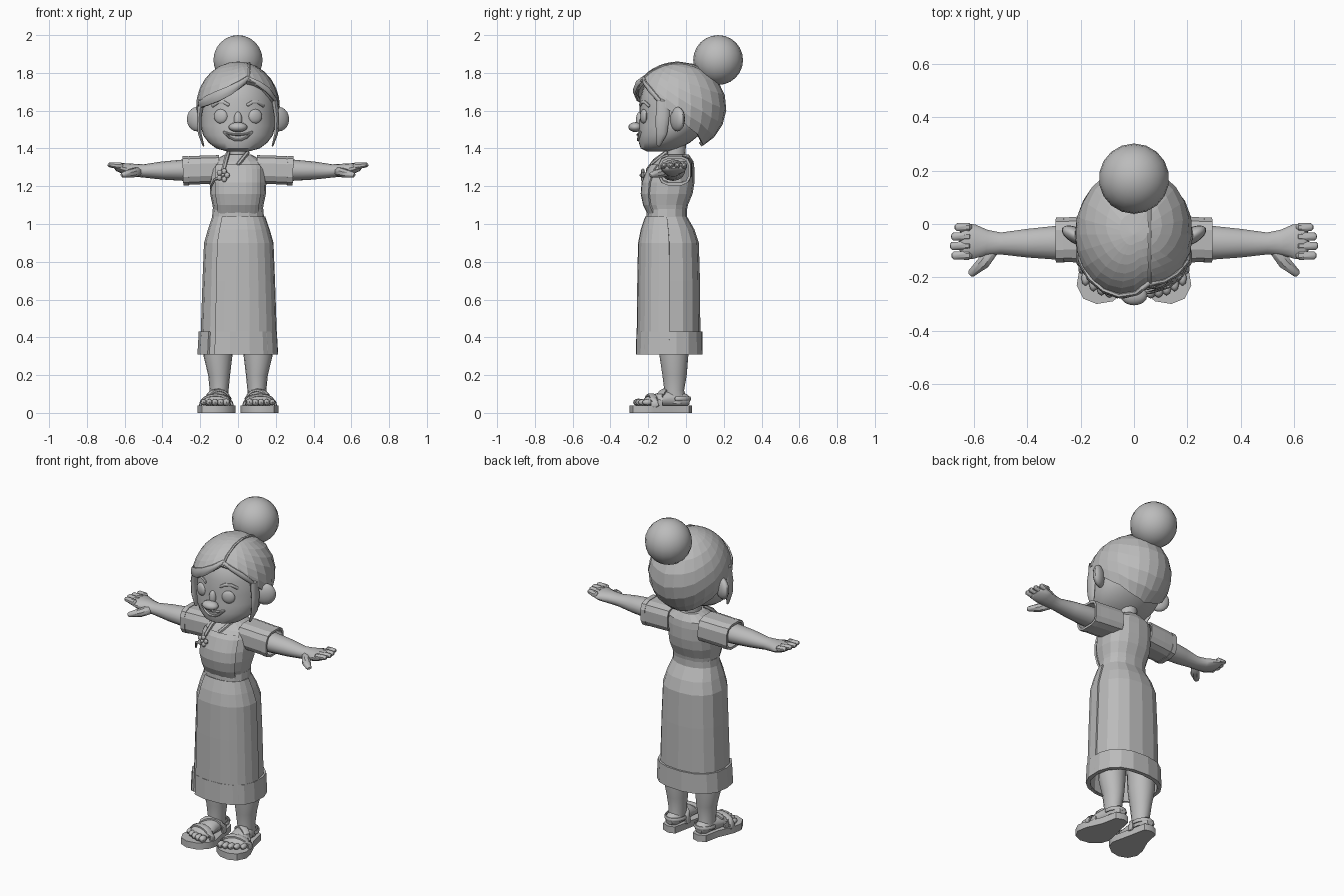
import bpy, bmesh, math
from mathutils import Vector, Matrix

if "Cube" in bpy.data.objects:
    bpy.data.objects.remove(bpy.data.objects["Cube"], do_unlink=True)

GREY = (0.5, 0.5, 0.5, 1)
mat = bpy.data.materials.new("plain grey")
mat.use_nodes = True
mat.diffuse_color = GREY
mat.node_tree.nodes["Principled BSDF"].inputs["Base Color"].default_value = GREY


def finish(name, bm, smooth=True, thick=0):
    """Turn a bmesh into a shaded, coloured object."""
    bmesh.ops.remove_doubles(bm, verts=bm.verts, dist=0.0004)
    bmesh.ops.recalc_face_normals(bm, faces=bm.faces)
    me = bpy.data.meshes.new(name)
    bm.to_mesh(me)
    bm.free()
    me.materials.append(mat)
    ob = bpy.data.objects.new(name, me)
    bpy.context.scene.collection.objects.link(ob)
    if thick:
        mod = ob.modifiers.new("thickness", 'SOLIDIFY')
        mod.thickness, mod.offset = thick, -1
    if smooth:
        bpy.ops.object.select_all(action='DESELECT')
        ob.select_set(True)
        bpy.context.view_layer.objects.active = ob
        bpy.ops.object.shade_smooth_by_angle(angle=math.radians(40))
    return ob


def skin(name, rings, closed=True, cap=True, smooth=True, thick=0):
    """Bridge rings of points into a surface."""
    bm = bmesh.new()
    rows = [[bm.verts.new(p) for p in r] for r in rings]
    n = len(rows[0])
    for a, b in zip(rows, rows[1:]):
        for i in range(n if closed else n - 1):
            j = (i + 1) % n
            bm.faces.new((a[i], a[j], b[j], b[i]))
    if cap:
        bm.faces.new(rows[0])
        bm.faces.new(rows[-1])
    return finish(name, bm, smooth, thick)


def power(v, e):
    return math.copysign(abs(v) ** (2 / e), v)


def stack(name, rings, n=16, e=2, span=None, grow=0, **kw):
    """Upright loft; each ring is (z, centre x, half width, front y, back y)."""
    a0, a1 = span or (0, 360)
    count = n if span is None else n + 1
    angles = [math.radians(a0 + (a1 - a0) * i / n) for i in range(count)]
    out = []
    for z, cx, rx, yf, yb in rings:
        my, ry = (yf + yb) / 2, (yb - yf) / 2 + grow
        out.append([(cx + (rx + grow) * power(math.sin(a), e),
                     my - ry * power(math.cos(a), e), z) for a in angles])
    return skin(name, out, closed=span is None, **kw)


def tube(name, pts, n=10, e=2, round_ends=True, **kw):
    """Loft along a path; each point is (x, y, z, side radius, up radius)."""
    pts = [(Vector(p[:3]), p[3], p[4]) for p in pts]
    if round_ends:
        for end, nxt in ((0, 1), (-1, -2)):
            p, w, h = pts[end]
            tip = p + (p - pts[nxt][0]).normalized() * min(w, h) * 0.6
            pts.insert(0 if end == 0 else len(pts), (tip, w * 0.5, h * 0.5))
    out = []
    for i, (p, w, h) in enumerate(pts):
        t = (pts[min(i + 1, len(pts) - 1)][0] - pts[max(i - 1, 0)][0]).normalized()
        side = t.cross(Vector((0, 1, 0) if abs(t.z) > 0.8 else (0, 0, 1))).normalized()
        up = side.cross(t)
        ang = [math.tau * (k + 0.5) / n for k in range(n)]
        out.append([p + side * w * power(math.cos(a), e) + up * h * power(math.sin(a), e)
                    for a in ang])
    return skin(name, out, **kw)


def ball(name, loc, radii, turn=0, seg=16, rows=10):
    bm = bmesh.new()
    m = Matrix.Translation(loc) @ Matrix.Rotation(turn, 4, 'Z') @ Matrix.Diagonal((*radii, 1))
    bmesh.ops.create_uvsphere(bm, u_segments=seg, v_segments=rows, radius=1, matrix=m)
    return finish(name, bm)


def lerp(table, x):
    for a, b in zip(table, table[1:]):
        if a[0] <= x <= b[0]:
            k = (x - a[0]) / (b[0] - a[0])
            return [p + (q - p) * k for p, q in zip(a, b)]


# Head
HEAD = [(1.385, 0, .06, -.21, -.08), (1.40, 0, .115, -.24, -.04), (1.43, 0, .155, -.25, .02),
        (1.47, 0, .185, -.252, .07), (1.52, 0, .198, -.25, .12), (1.58, 0, .2, -.245, .15),
        (1.66, 0, .2, -.245, .16), (1.74, 0, .17, -.22, .13), (1.80, 0, .1, -.16, .07)]
stack("head", HEAD, n=28)
stack("neck", [(1.28, 0, .06, -.12, 0), (1.36, 0, .052, -.113, -.003),
               (1.43, 0, .055, -.115, 0)])


def on_face(x, z, out=0):
    _, _, rx, yf, yb = lerp(HEAD, z)
    return (x, (yf + yb) / 2 - (yb - yf) / 2 * math.sqrt(1 - (x / rx) ** 2) - out, z)


# Face features
ball("nose", (0, -.268, 1.513), (.05, .037, .026))
ball("nose_bridge", (0, -.245, 1.55), (.022, .02, .045))
for label, drop in (("upper_lip", .015), ("lower_lip", .045)):
    tube(label, [(*on_face(.075 * k, 1.487 - drop * (1 - k * k), .003), .008, .006)
                 for k in (-1, -.6, -.2, .2, .6, 1)], n=8)
ball("teeth", (0, -.236, 1.463), (.052, .016, .012))

# Hair cap with a swept hairline
HAIRLINE = [(-180, 1.41), (-140, 1.43), (-100, 1.52), (-78, 1.6), (-60, 1.63), (-40, 1.65),
            (-15, 1.69), (19, 1.765), (45, 1.72), (65, 1.65), (80, 1.6), (100, 1.52),
            (140, 1.43), (180, 1.41)]


def hair_point(az, t=1, grow=0, lift=0):
    th = t * math.acos((lerp(HAIRLINE, az)[1] + lift - 1.62) / .24)
    a = math.radians(az)
    return Vector((math.sin(th) * math.sin(a) * (.222 + grow),
                   -.04 - math.sin(th) * math.cos(a) * (.254 + grow),
                   1.62 + math.cos(th) * (.24 + grow)))


skin("hair_cap", [[hair_point(-180 + 15 * i, k / 8) for i in range(24)] for k in range(9)],
     cap=False, smooth=False, thick=.025)
tube("fringe", [(*hair_point(az, grow=-.002, lift=.012), .012, r) for az, r in
                ((19, .01), (4, .018), (-13, .026), (-30, .03), (-48, .028), (-66, .018))], n=8)
tube("fringe_left", [(*hair_point(az, grow=-.002, lift=.008), .01, r) for az, r in
                     ((19, .01), (35, .014), (50, .016), (66, .012))], n=8)
tube("parting", [(.06, y, 1.62 + .24 * math.sqrt(1 - (.06 / .222) ** 2 - ((y + .04) / .254) ** 2),
                  .008, .007) for y in (-.236, -.19, -.12, -.04, .04, .11)], n=6)
ball("hair_bun", (0, .17, 1.868), (.132, .132, .132), seg=18, rows=12)

# Dress
BODICE = [(1.05, 0, .128, -.195, 0), (1.10, 0, .135, -.22, .01), (1.16, 0, .148, -.233, .035),
          (1.22, 0, .15, -.228, .045), (1.29, 0, .148, -.2, .045), (1.33, 0, .138, -.165, .04),
          (1.368, 0, .07, -.125, .015)]
SKIRT = [(1.04, 0, .136, -.208, .005), (.97, 0, .16, -.232, .045), (.9, 0, .18, -.246, .068),
         (.7, 0, .188, -.25, .074), (.43, 0, .197, -.253, .076), (.31, 0, .204, -.256, .078)]
stack("bodice", BODICE, e=2.4, smooth=False)
stack("bodice_panel", BODICE[:5] + [(1.315, 0, .142, -.18, .042)], n=8, e=2.4, span=(-48, 48),
      grow=.007, cap=False, smooth=False, thick=.012)
stack("waistband", [(1.03, 0, .138, -.209, .006), (1.08, 0, .134, -.207, .006)], e=2.3,
      smooth=False)
stack("skirt", SKIRT, e=2.4, cap=False, smooth=False, thick=.012)
stack("wrap_panel", SKIRT, n=8, e=2.4, span=(-32, 90), grow=.008, cap=False, smooth=False,
      thick=.012)
stack("hem_band", SKIRT[-2:], n=16, e=2.4, span=(-30, 315), grow=.011, cap=False,
      smooth=False, thick=.016)
tube("collar_left", [(.052, -.105, 1.378, .012, .012), (0, -.183, 1.315, .012, .01)], n=6)
tube("collar_right", [(-.052, -.105, 1.378, .012, .012), (-.065, -.165, 1.335, .012, .012),
                      (-.078, -.205, 1.285, .012, .01)], n=6)

# Flower brooch with a trailing ribbon
for k in range(5):
    a = math.tau * k / 5
    ball("brooch_petal", (-.08 + .022 * math.cos(a), -.228, 1.258 + .022 * math.sin(a)),
         (.015, .01, .015), seg=8, rows=6)
ball("brooch_centre", (-.08, -.236, 1.258), (.01, .01, .01), seg=8, rows=6)
tube("brooch_ribbon", [(-.09, -.23, 1.25, .007, .007), (-.125, -.225, 1.235, .008, .008),
                       (-.145, -.2, 1.19, .005, .005)], n=6)

# Paired parts
for side, s in (("left", 1), ("right", -1)):
    def mirror(pts):
        return [(s * p[0], *p[1:]) for p in pts]

    def legs(rings):
        return [(z, s * cx, *rest) for z, cx, *rest in rings]

    # Eyes, brows, ears and side locks
    ball(side + "_eye", on_face(s * .092, 1.57), (.038, .016, .038), turn=s * .35)
    tube(side + "_brow", [(*on_face(s * x, z, .003), .007, .009) for x, z in
                          ((.05, 1.63), (.075, 1.645), (.105, 1.645), (.135, 1.625))], n=8)
    ball(side + "_ear", (s * .215, -.045, 1.555), (.062, .03, .065), turn=s * .5)
    tube(side + "_side_lock", mirror([(.195, -.12, 1.65, .016, .035), (.206, -.125, 1.56, .013, .036),
                                      (.203, -.13, 1.48, .01, .03), (.183, -.145, 1.415, .005, .01)]))

    # Sleeves with cuffs
    tube(side + "_sleeve", mirror([(.1, -.055, 1.29, .09, .076), (.2, -.058, 1.286, .088, .077),
                                   (.285, -.06, 1.282, .084, .077)]), n=12, e=3.2,
         round_ends=False, cap=False, smooth=False, thick=.01)
    tube(side + "_cuff", mirror([(.262, -.06, 1.283, .087, .08), (.292, -.06, 1.282, .086, .079)]),
         n=12, e=3.2, round_ends=False, cap=False, smooth=False, thick=.014)

    # Arms, fingers and thumbs
    tube(side + "_arm", mirror([(.12, -.068, 1.285, .065, .057), (.28, -.07, 1.285, .066, .057),
                                (.4, -.072, 1.283, .055, .048), (.5, -.073, 1.281, .042, .035),
                                (.555, -.07, 1.285, .05, .034), (.6, -.066, 1.292, .066, .03),
                                (.64, -.065, 1.302, .07, .022)]), n=14)
    for name, y, tip in (("little", -.012, .664), ("ring", -.047, .677),
                         ("middle", -.082, .682), ("index", -.118, .676)):
        tube(side + "_" + name + "_finger", mirror([(.62, y, 1.306, .018, .02),
                                                    (tip, y, 1.313, .016, .013)]), n=8)
    tube(side + "_thumb", mirror([(.525, -.09, 1.28, .025, .025), (.565, -.145, 1.268, .026, .025),
                                  (.61, -.185, 1.26, .016, .014)]), n=8)

    # Legs and feet
    stack(side + "_leg", legs([(.05, .1, .047, -.12, .008), (.12, .1, .05, -.115, -.01),
                               (.2, .1, .058, -.125, .004), (.3, .106, .076, -.14, .012),
                               (.55, .1, .08, -.15, .02)]))
    tube(side + "_foot", mirror([(.1, 0, .065, .042, .035), (.1, -.06, .075, .05, .05),
                                 (.11, -.13, .07, .06, .042), (.118, -.21, .058, .072, .026)]), n=12)
    for k in range(5):
        ball(side + "_toe", (s * (.062 + .03 * k), -.252 + .006 * k * k / 2, .056),
             (.02 - .001 * k, .028, .02 - .001 * k), seg=8, rows=6)

    # Sandals
    sole = [(.06, .02), (.10, .033), (.145, .015), (.165, -.08), (.205, -.17), (.215, -.23),
            (.19, -.28), (.14, -.3), (.08, -.29), (.03, -.25), (.012, -.2), (.035, -.1)]
    skin(side + "_sole", [[(s * x, y, z) for x, y in sole] for z in (0, .04)])
    for name, y, lean, mid, half, top in (("toe_strap", -.185, .02, .115, .085, .06),
                                          ("instep_strap", -.11, -.035, .107, .068, .085)):
        arc = [math.pi * k / 8 for k in range(9)]
        tube(side + "_" + name, mirror([(mid - half * math.cos(a), y - lean * math.cos(a),
                                         .035 + top * math.sin(a), .02, .009) if abs(math.cos(a)) < .8
                                        else (mid - half * math.cos(a), y - lean * math.cos(a),
                                              .035 + top * math.sin(a), .009, .02) for a in arc]),
             n=8, e=3)
    tube(side + "_heel_strap", mirror([(.1 + .058 * math.cos(a), -.055 - .075 * math.sin(a),
                                        .075, .007, .012)
                                       for a in [math.pi * (1 + k / 8) for k in range(9)]]), n=8)
